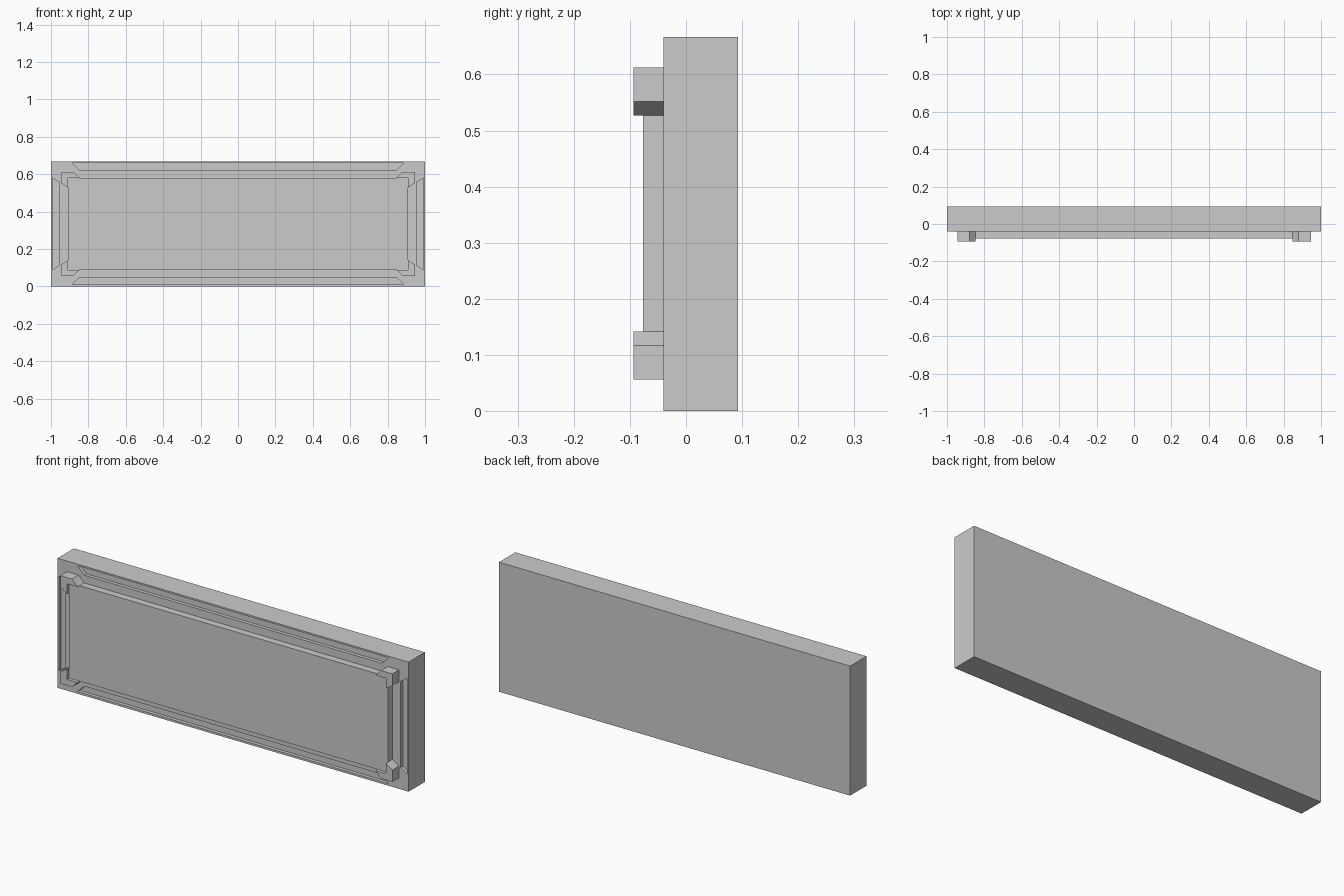
import bpy, bmesh

if "Cube" in bpy.data.objects:
    bpy.data.objects.remove(bpy.data.objects["Cube"])

FRONT, BACK = -0.04, 0.093   # slab faces in y
CZ = 0.3345                  # centre height of the front details


def prism(name, outline, y0, y1):
    """Extrude an (x, z) outline from y0 to y1."""
    bm = bmesh.new()
    face = bm.faces.new([bm.verts.new((x, y0, z)) for x, z in outline])
    ext = bmesh.ops.extrude_face_region(bm, geom=[face])
    verts = [v for v in ext["geom"] if isinstance(v, bmesh.types.BMVert)]
    bmesh.ops.translate(bm, verts=verts, vec=(0, y1 - y0, 0))
    bmesh.ops.recalc_face_normals(bm, faces=bm.faces)
    mesh = bpy.data.meshes.new(name)
    bm.to_mesh(mesh)
    bm.free()
    obj = bpy.data.objects.new(name, mesh)
    bpy.context.collection.objects.link(obj)
    return obj


def rect(x, z0, z1):
    return [(-x, z0), (x, z0), (x, z1), (-x, z1)]


# Main slab and raised front panel
slab = prism("slab", rect(1.0, 0.0, 0.667), FRONT, BACK)
prism("front_panel", rect(0.908, CZ - 0.246, CZ + 0.246), -0.077, FRONT)

# Corner brackets with slanted arm ends
bracket = [(0.945, 0.278), (0.945, 0.2175), (0.908, 0.1925),
           (0.908, 0.246), (0.848, 0.246), (0.88, 0.278)]
for sx, side in ((-1, "left"), (1, "right")):
    for sz, level in ((-1, "lower"), (1, "upper")):
        prism(f"{level}_{side}_bracket",
              [(sx * x, CZ + sz * z) for x, z in bracket], -0.094, FRONT)

# Shallow trapezoid grooves around the border, cut into the slab
long_groove = [(-0.886, 0.324), (0.886, 0.324), (0.848, 0.286), (-0.848, 0.286)]
side_groove = [(0.993, -0.246), (0.993, 0.246), (0.955, 0.222), (0.955, -0.222)]
for s in (-1, 1):
    for name, pts in (("long", [(x, CZ + s * z) for x, z in long_groove]),
                      ("side", [(s * x, CZ + z) for x, z in side_groove])):
        cutter = prism(f"{name}_groove_cutter", pts, FRONT - 0.02, FRONT + 0.018)
        cutter.hide_render = True
        cutter.hide_set(True)
        cut = slab.modifiers.new("groove", "BOOLEAN")
        cut.operation = "DIFFERENCE"
        cut.solver = "EXACT"
        cut.object = cutter
